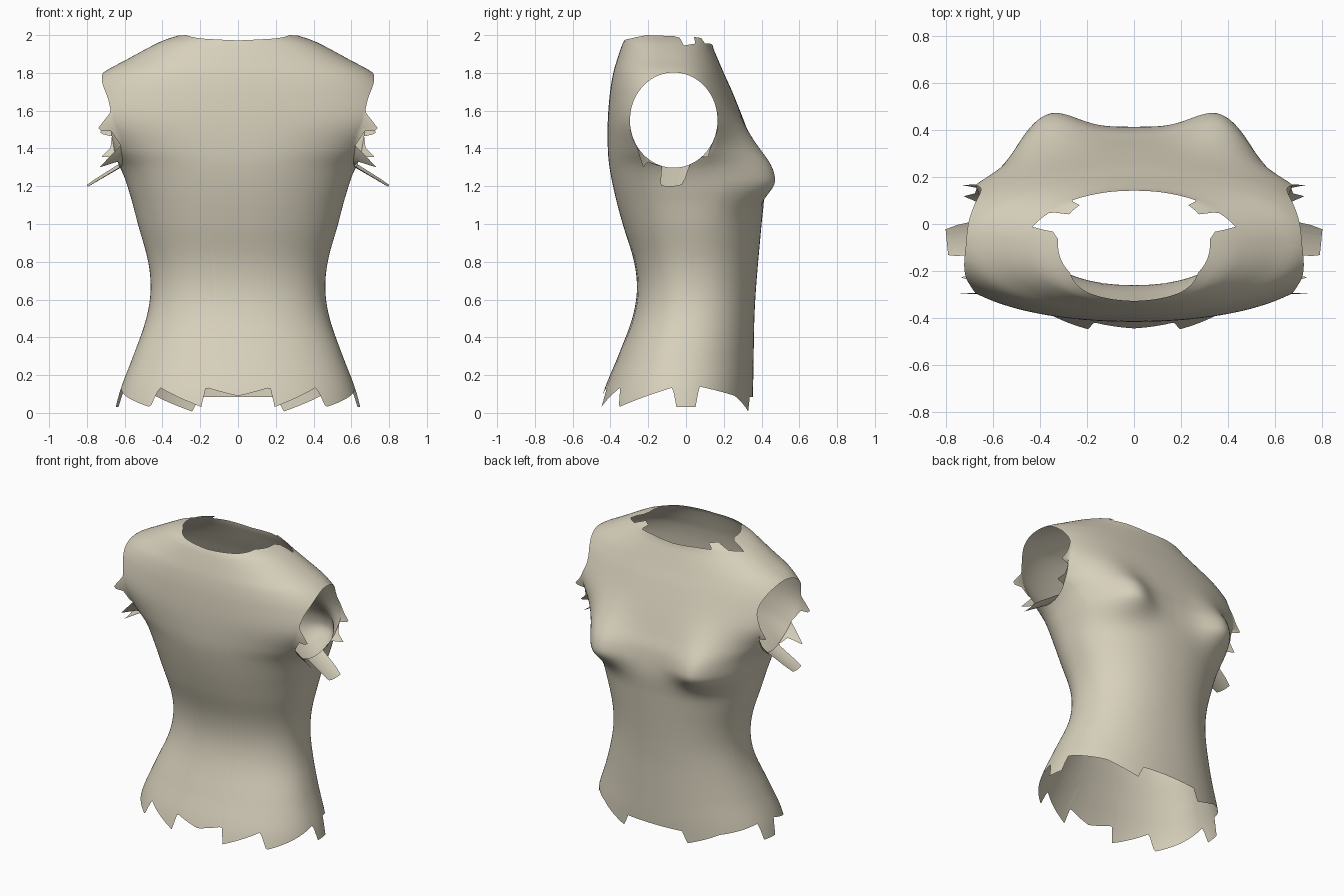
import bpy, bmesh, math
from mathutils import Vector

if "Cube" in bpy.data.objects:
    bpy.data.objects.remove(bpy.data.objects["Cube"])

COLS, ROWS, POW = 256, 110, 2.2

# Body sections: height, half width, back y, chest y, y of widest point
SECTIONS = [
    (0.00, .655, -.470, .350, -.05), (0.13, .620, -.430, .355, -.05),
    (0.30, .555, -.360, .358, -.03), (0.50, .485, -.285, .362, .02),
    (0.65, .462, -.260, .370, .03), (0.80, .475, -.275, .382, .03),
    (1.00, .530, -.335, .400, .02), (1.15, .570, -.375, .412, .00),
    (1.30, .625, -.405, .395, -.03), (1.40, .710, -.414, .360, -.06),
    (1.55, .830, -.414, .305, -.08), (1.70, .800, -.402, .245, -.08),
    (1.80, .715, -.385, .200, -.08), (1.87, .590, -.365, .170, -.08),
    (1.93, .480, -.345, .145, -.09), (1.97, .400, -.328, .135, -.10),
    (2.00, .310, -.300, .110, -.10)]

# Ragged edges: angle in degrees, value
HEM = [(-90, .09), (-76, .135), (-75, .03), (-50, .135), (-46, .03), (-2, .135),
       (0, .03), (13, .03), (15, .14), (48, .09), (71, .005), (72.5, .085), (90, .085)]
NECK = [(-90, 1.972), (-60, 1.982), (-30, 2.0), (8, 1.995), (16, 1.985), (18, 1.945),
        (36, 1.955), (38, 1.99), (52, 1.985), (54, 1.955), (70, 1.955), (90, 1.945)]
SLEEVE = [(0, .02), (20, 0), (170, 0), (186, .11), (190, .03), (212, .0), (226, .14),
          (234, .03), (254, 0), (257, .20), (288, .20), (291, 0), (310, .0), (322, .08),
          (327, .02), (340, .0), (352, .07), (360, .02)]
HOLE_Y, HOLE_Z, HOLE_RY, HOLE_RZ = -.065, 1.55, .232, .252


def linear(table, a):
    for (a0, v0), (a1, v1) in zip(table, table[1:]):
        if a <= a1:
            return v0 + (v1 - v0) * max(0, (a - a0) / (a1 - a0))
    return table[-1][1]


def section(z):
    """Smoothly interpolated section values at height z."""
    n = len(SECTIONS)
    i = max(k for k in range(n - 1) if SECTIONS[k][0] <= max(z, 0))
    p, q = SECTIONS[i], SECTIONS[i + 1]
    o, r = SECTIONS[max(i - 1, 0)], SECTIONS[min(i + 2, n - 1)]
    h = q[0] - p[0]
    t = min(1, (z - p[0]) / h)
    out = []
    for c in range(1, 5):
        m0 = (q[c] - o[c]) / (q[0] - o[0]) * h
        m1 = (r[c] - p[c]) / (r[0] - p[0]) * h
        out.append((2*t**3 - 3*t**2 + 1) * p[c] + (t**3 - 2*t**2 + t) * m0
                   + (3*t**2 - 2*t**3) * q[c] + (t**3 - t**2) * m1)
    return out


def body_point(ang, z):
    w, back, chest, mid = section(z)
    c, s = math.cos(ang), math.sin(ang)
    depth = chest - mid if s > 0 else mid - back
    x = math.copysign(abs(c) ** (2 / POW), c) * w
    y = mid + math.copysign(abs(s) ** (2 / POW), s) * depth
    if s > 0:  # bust
        dz = (z - 1.235) / (.15 if z > 1.235 else .085)
        dx = (abs(x) - .385) / .125
        y += .135 * math.exp(-.5 * (dx * dx + dz * dz)) * min(1, s * 3)
    return Vector((x, y, z))


def side_x(y, z):
    """Half width of the body at a given depth and height."""
    w, back, chest, mid = section(z)
    u = (y - mid) / (chest - mid if y > mid else mid - back)
    return w * max(0, 1 - abs(u) ** POW) ** (1 / POW)


def hole_radius(p):
    return math.hypot((p.y - HOLE_Y) / HOLE_RY, (p.z - HOLE_Z) / HOLE_RZ)


def hole_angle(p):
    return math.atan2((p.z - HOLE_Z) / HOLE_RZ, (p.y - HOLE_Y) / HOLE_RY)


bm = bmesh.new()

# Torso tube from hem to neckline
grid = []
for i in range(COLS):
    ang = 2 * math.pi * i / COLS
    fold = math.degrees(math.atan2(math.sin(ang), abs(math.cos(ang))))
    lo, hi = linear(HEM, fold), linear(NECK, fold)
    grid.append([bm.verts.new(body_point(ang, lo + (hi - lo) * r / ROWS))
                 for r in range(ROWS + 1)])
for i in range(COLS):
    a, b = grid[i], grid[(i + 1) % COLS]
    for r in range(ROWS):
        bm.faces.new((a[r], b[r], b[r + 1], a[r + 1]))

# Armholes: remove the faces inside and pull the rim onto a clean oval
inside = [f for f in bm.faces if abs(f.calc_center_median().x) > .4
          and hole_radius(f.calc_center_median()) < 1]
bmesh.ops.delete(bm, geom=inside, context='FACES')
rim_edges = [e for e in bm.edges if e.is_boundary
             and all(abs(v.co.x) > .4 and 1.2 < v.co.z < 1.88 for v in e.verts)]
for v in {v for e in rim_edges for v in e.verts}:
    a = hole_angle(v.co)
    y, z = HOLE_Y + HOLE_RY * math.cos(a), HOLE_Z + HOLE_RZ * math.sin(a)
    v.co = (math.copysign(side_x(y, z), v.co.x), y, z)

# Ragged sleeve flaps hanging off the armhole rim
tips = {}
for v in {v for e in rim_edges for v in e.verts}:
    deg = math.degrees(hole_angle(v.co)) % 360
    length = linear(SLEEVE, deg)
    if length > .004:
        drop = -.5 if deg > 200 else -.3
        d = Vector((math.copysign(.86, v.co.x), -.1 if 250 < deg < 295 else 0, drop))
        tips[v] = bm.verts.new(v.co + d * length)
for e in rim_edges:
    loop = e.link_loops[0]
    a, b = loop.vert, loop.link_loop_next.vert
    ring = [b, a] + [tips[v] for v in (a, b) if v in tips]
    if len(ring) > 2:
        bm.faces.new(ring)

bmesh.ops.dissolve_degenerate(bm, dist=.0005, edges=bm.edges[:])
mesh = bpy.data.meshes.new("torn_shirt")
bm.to_mesh(mesh)
bm.free()
shirt = bpy.data.objects.new("torn_shirt", mesh)
bpy.context.collection.objects.link(shirt)

# Cloth colour
cloth = bpy.data.materials.new("beige_cloth")
cloth.diffuse_color = (.68, .63, .50, 1)
cloth.use_nodes = True
cloth.node_tree.nodes["Principled BSDF"].inputs["Base Color"].default_value = cloth.diffuse_color
mesh.materials.append(cloth)

bpy.context.view_layer.objects.active = shirt
shirt.select_set(True)
bpy.ops.object.shade_smooth_by_angle(angle=math.radians(50))
